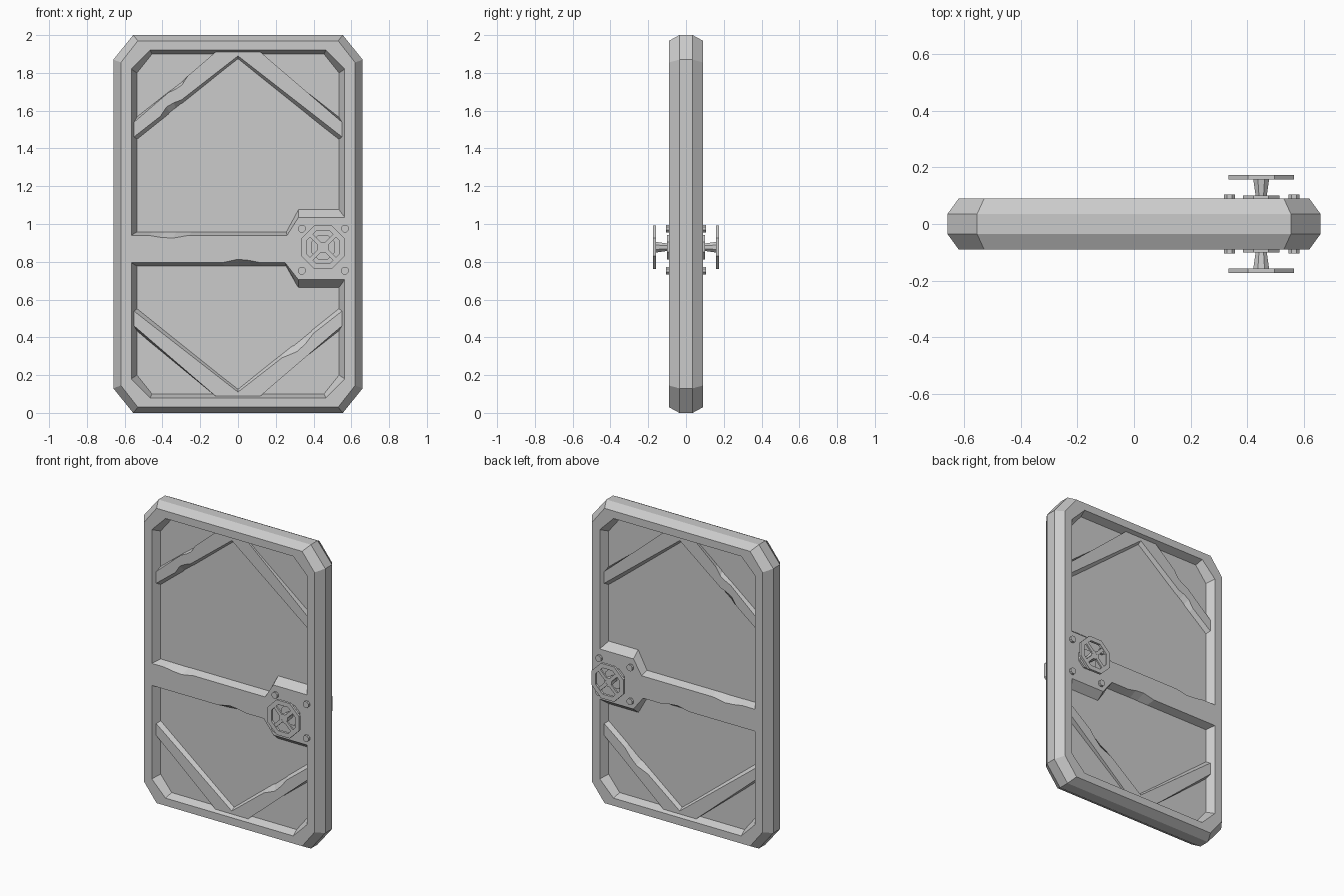
import bpy, bmesh
from math import cos, sin, pi
from mathutils import Vector

if "Cube" in bpy.data.objects:
    bpy.data.objects.remove(bpy.data.objects["Cube"])


def loft(name, loops, cyclic=False, mirror=True):
    """Skin a stack of (xz points, y) loops; cap the ends unless cyclic."""
    bm = bmesh.new()
    rings = [[bm.verts.new((p[0], y, p[1])) for p in pts] for pts, y in loops]
    n = len(rings[0])
    pairs = list(zip(rings, rings[1:]))
    if cyclic:
        pairs.append((rings[-1], rings[0]))
    else:
        bm.faces.new(rings[0])
        bm.faces.new(rings[-1])
    for a, b in pairs:
        for i in range(n):
            j = (i + 1) % n
            bm.faces.new((a[i], a[j], b[j], b[i]))
    bmesh.ops.recalc_face_normals(bm, faces=bm.faces)
    me = bpy.data.meshes.new(name)
    bm.to_mesh(me)
    bm.free()
    ob = bpy.data.objects.new(name, me)
    bpy.context.collection.objects.link(ob)
    if mirror:  # same part on the back of the door
        m = ob.modifiers.new("both_sides", 'MIRROR')
        m.use_axis = (False, True, False)
        m.use_clip = False
    return ob


def cut_rect(hx, hz, cx, cz):
    """Rectangle with chamfered corners, centred on z = 1."""
    q = [(hx, hz - cz), (hx - cx, hz)]
    right_top = q
    left_top = [(-x, z) for x, z in reversed(q)]
    left_bot = [(-x, -z) for x, z in q]
    right_bot = [(x, -z) for x, z in reversed(q)]
    return [(x, z + 1) for x, z in right_top + left_top + left_bot + right_bot]


def octagon(x, z, half):
    r = half / cos(pi / 8)
    return [(x + r * cos(pi / 8 + k * pi / 4), z + r * sin(pi / 8 + k * pi / 4))
            for k in range(8)]


def rib(name, face, base, y_face, chips):
    """Raised rib with sloped sides; chips = {edge: (t0, t1, dx, dz)} worn notches."""
    f, b = [], []
    for i in range(len(face)):
        f0, f1 = Vector(face[i]), Vector(face[(i + 1) % len(face)])
        b0, b1 = Vector(base[i]), Vector(base[(i + 1) % len(base)])
        f.append(f0)
        b.append(b0)
        if i in chips:
            t0, t1, dx, dz = chips[i]
            for s, k in ((0, 0), (.4, 1), (.7, .7), (1, 0)):
                t = t0 + (t1 - t0) * s
                f.append(f0.lerp(f1, t) + Vector((dx, dz)) * k)
                b.append(b0.lerp(b1, t))
    loft(name, [(f, y_face), (b, -.035)])


# Door slab: bevelled rim with a recessed panel on each side
half = [(cut_rect(.535, .90, .08, .10), -.04),
        (cut_rect(.565, .92, .10, .10), -.09),
        (cut_rect(.62, .97, .09, .115), -.09),
        (cut_rect(.66, 1.0, .105, .13), -.035)]
loft("door_slab", half + [(p, -y) for p, y in reversed(half)], mirror=False)

# Chevron braces, top and bottom
face = [(-.555, 1.458), (0, 1.89), (.555, 1.458), (.555, 1.535), (.11, 1.918), (-.11, 1.918), (-.555, 1.535)]
base = [(-.545, 1.435), (0, 1.872), (.545, 1.435), (.545, 1.56), (.09, 1.918), (-.09, 1.918), (-.545, 1.56)]
rib("upper_brace", face, base, -.065,
    {0: (.26, .46, -.012, .015), 5: (.35, .58, .01, -.013)})
flip = lambda pts: [(x, 2 - z) for x, z in pts]
rib("lower_brace", flip(face), flip(base), -.065, {1: (.42, .72, .015, -.018)})

# Middle bar widening into the lock plate
face = [(-.565, .795), (.25, .795), (.32, .705), (.565, .705),
        (.565, 1.035), (.32, 1.035), (.26, .94), (-.565, .94)]
base = [(-.535, .775), (.255, .775), (.32, .66), (.535, .66),
        (.535, 1.08), (.32, 1.08), (.255, .96), (-.535, .96)]
rib("middle_bar", face, base, -.09,
    {0: (.59, .84, 0, .018), 6: (.63, .89, 0, -.015)})

# Bolts around the wheel
X, Z = .45, .877
for i, (bx, bz) in enumerate([(.338, .976), (.566, .976), (.338, .753), (.566, .753)]):
    loft(f"bolt_{i + 1}", [(octagon(bx, bz, .02), -.085), (octagon(bx, bz, .02), -.105)])

# Hand wheel: mount, tapered hub, ring and four spokes
loft("wheel_mount", [(octagon(X, Z, .064), -.085), (octagon(X, Z, .064), -.101)])
loft("wheel_hub", [(octagon(X, Z, .019), -.095), (octagon(X, Z, .028), -.158),
                   (octagon(X, Z, .028), -.17)])
outer, inner = octagon(X, Z, .115), octagon(X, Z, .086)
loft("wheel_ring", [(outer, -.174), (outer, -.158), (inner, -.158), (inner, -.174)], cyclic=True)
for k in range(4):
    a = pi / 4 + k * pi / 2
    d, s = Vector((cos(a), sin(a))), Vector((-sin(a), cos(a))) * .011
    c = Vector((X, Z))
    bar = [c + d * .015 - s, c + d * .092 - s, c + d * .092 + s, c + d * .015 + s]
    loft(f"wheel_spoke_{k + 1}", [(bar, -.171), (bar, -.16)])
